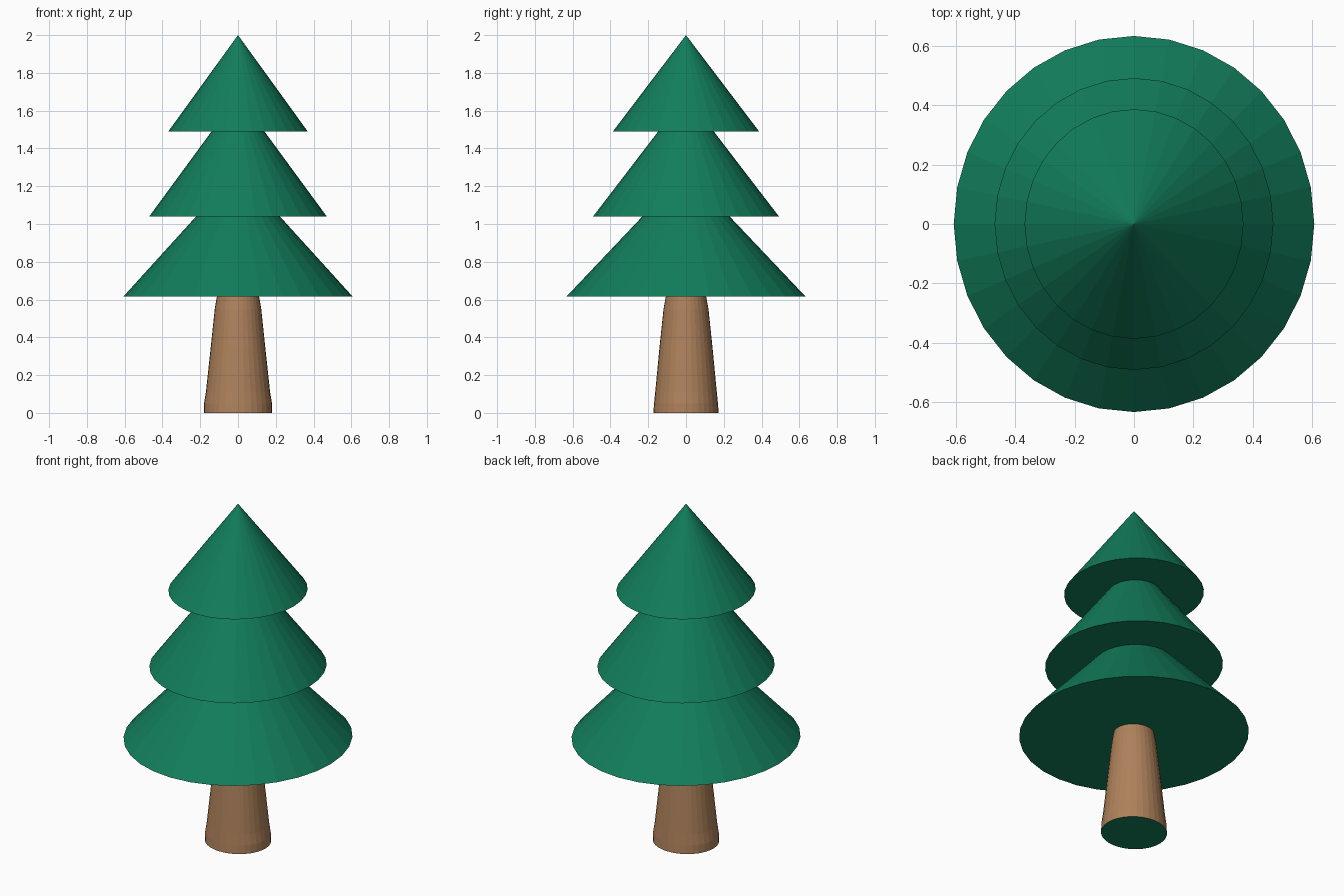
import bpy, bmesh, math

if "Cube" in bpy.data.objects:
    bpy.data.objects.remove(bpy.data.objects["Cube"])

SIDES = 32


def material(name, rgb):
    m = bpy.data.materials.new(name)
    m.diffuse_color = (*rgb, 1.0)
    m.use_nodes = True
    m.node_tree.nodes["Principled BSDF"].inputs["Base Color"].default_value = m.diffuse_color
    return m


green = material("pine green", (0.006, 0.205, 0.105))
brown = material("bark brown", (0.42, 0.22, 0.105))


def lathe(name, rings, mats):
    """Stack elliptical rings (z, rx, ry); a zero radius makes a point."""
    bm = bmesh.new()
    loops = []
    for z, rx, ry in rings:
        if rx == 0:
            loops.append([bm.verts.new((0, 0, z))] * SIDES)
        else:
            angles = [2 * math.pi * i / SIDES for i in range(SIDES)]
            loops.append([bm.verts.new((rx * math.cos(a), ry * math.sin(a), z)) for a in angles])
    for lo, hi in zip(loops, loops[1:]):
        for i in range(SIDES):
            j = (i + 1) % SIDES
            quad = [lo[i], lo[j], hi[j], hi[i]]
            bm.faces.new(list(dict.fromkeys(quad)))
    # Flat end caps
    base = bm.faces.new(loops[0][::-1])
    base.material_index = len(mats) - 1
    if rings[-1][1] > 0:
        bm.faces.new(loops[-1])
    mesh = bpy.data.meshes.new(name)
    bm.to_mesh(mesh)
    bm.free()
    for m in mats:
        mesh.materials.append(m)
    ob = bpy.data.objects.new(name, mesh)
    bpy.context.collection.objects.link(ob)
    return ob


# Trunk: flared foot, gentle taper, green underside
lathe("trunk", [(0, 0.181, 0.173), (0.05, 0.18, 0.169), (0.11, 0.17, 0.163),
                (0.35, 0.144, 0.14), (0.55, 0.123, 0.119), (0.615, 0.112, 0.107)],
      [brown, green])

# Foliage: two cut-off cones and a pointed top
lathe("lower_foliage", [(0.615, 0.608, 0.634), (1.04, 0.222, 0.231)], [green])
lathe("middle_foliage", [(1.04, 0.47, 0.492), (1.49, 0.14, 0.147)], [green])
lathe("top_foliage", [(1.49, 0.369, 0.387), (2.0, 0, 0)], [green])
